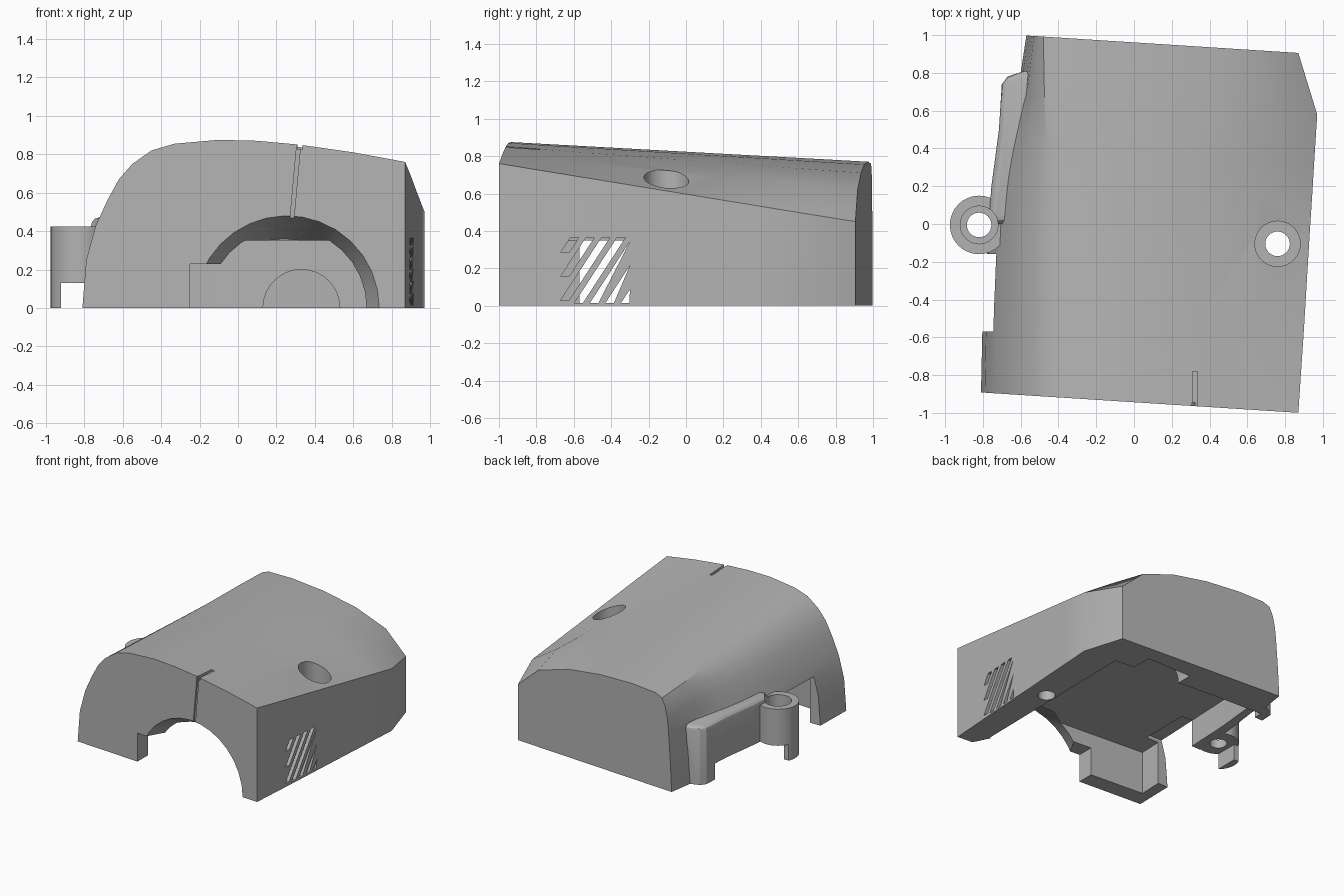
import bpy, bmesh, math
from mathutils import Matrix

if "Cube" in bpy.data.objects:
    bpy.data.objects.remove(bpy.data.objects["Cube"])

grey = bpy.data.materials.new("plain_grey")
grey.use_nodes = True
colour = (0.45, 0.45, 0.45, 1)
grey.diffuse_color = colour
grey.node_tree.nodes["Principled BSDF"].inputs["Base Color"].default_value = colour


def finish(name, bm):
    bmesh.ops.recalc_face_normals(bm, faces=bm.faces)
    mesh = bpy.data.meshes.new(name)
    bm.to_mesh(mesh)
    bm.free()
    mesh.materials.append(grey)
    obj = bpy.data.objects.new(name, mesh)
    bpy.context.collection.objects.link(obj)
    return obj


def loft(name, rings):
    """Closed skin through equal-length rings of 3D points."""
    bm = bmesh.new()
    loops = [[bm.verts.new(p) for p in ring] for ring in rings]
    n = len(loops[0])
    for a, b in zip(loops, loops[1:]):
        for i in range(n):
            j = (i + 1) % n
            bm.faces.new((a[i], a[j], b[j], b[i]))
    bm.faces.new(loops[0])
    bm.faces.new(loops[-1])
    return finish(name, bm)


def prism(name, outline, z0, z1):
    return loft(name, [[(x, y, z) for x, y in outline] for z in (z0, z1)])


def box(name, x0, x1, y0, y1, z0, z1):
    return prism(name, [(x0, y0), (x1, y0), (x1, y1), (x0, y1)], z0, z1)


def cylinder(name, x, y, r, z0, z1, sides=32):
    ring = [(x + r * math.cos(math.tau * i / sides),
             y + r * math.sin(math.tau * i / sides)) for i in range(sides)]
    return prism(name, ring, z0, z1)


def cone_y(name, x, y0, r0, y1, r1, sides=32):
    """Round cutter lying along y with its axis on the ground."""
    return loft(name, [[(x + r * math.cos(math.tau * i / sides), y,
                         r * math.sin(math.tau * i / sides)) for i in range(sides)]
                       for y, r in ((y0, r0), (y1, r1))])


def combine(target, tool, operation):
    mod = target.modifiers.new(tool.name, "BOOLEAN")
    mod.operation = operation
    mod.solver = "EXACT"
    mod.object = tool
    bpy.context.view_layer.objects.active = target
    bpy.ops.object.modifier_apply(modifier=mod.name)
    bpy.data.objects.remove(tool)


# Domed shell: front profile blends into back profile along the length
front = [(-.81, 0), (-.79, .25), (-.74, .43), (-.68, .56), (-.62, .67), (-.55, .75),
         (-.45, .82), (-.33, .855), (-.1, .875), (.1, .87), (.32, .85), (.6, .81),
         (.87, .76), (.87, 0)]
back = [(-.57, 0), (-.56, .2), (-.55, .35), (-.54, .48), (-.53, .58), (-.51, .67),
        (-.48, .735), (-.42, .76), (-.2, .77), (.1, .755), (.4, .71), (.68, .62),
        (.87, .45), (.87, 0)]
# station, narrowing of the left side, swelling of the right side
stations = [(-.95, 0, 0), (-.5, .04, .03), (0, .12, .06), (.2, .23, .073),
            (.4, .45, .085), (.635, .8, .1), (.955, 1, 0)]
rings = []
for s, narrow, swell in stations:
    t = (s + .95) / 1.905
    ring = []
    for (xf, zf), (xb, zb) in zip(front, back):
        x = xf + (xb - xf) * narrow
        x += swell * max(0, x / .87)
        ring.append((x, s - .064 * (x - .1), zf + (zb - zf) * t))
    rings.append(ring)
shell = loft("cover_shell", rings)

# Low side bulge behind the lug, with a rounded top
bulge = prism("side_bulge", [(-.77, 0), (-.755, .2), (-.715, .5), (-.7, .74), (-.67, .78),
                             (-.58, .81), (-.45, .8), (-.45, 0)], 0, .47)
bm = bmesh.new()
bm.from_mesh(bulge.data)
rim = [e for e in bm.edges if all(v.co.z > .4 for v in e.verts)]
bmesh.ops.bevel(bm, geom=rim, offset=.04, segments=3, profile=.5, affect="EDGES")
bm.to_mesh(bulge.data)
bm.free()
combine(shell, bulge, "UNION")

# Screw lug on the side
LUG = (-.82, -.005)
combine(shell, cylinder("screw_lug", *LUG, .155, 0, .425), "UNION")

# Cavity under the shell, front arch and back pocket
cuts = [
    prism("cavity", [(-.72, -.76), (.68, -.86), (.7, .62), (-.15, .69), (-.63, .71),
                     (-.68, .2)], -.1, .35),
    cone_y("front_arch", .24, -1.03, .515, -.72, .36),
    box("arch_corner", -.25, .3, -1.1, -.7, -.1, .23),
    cone_y("back_pocket", .33, .5, .2, .8, .2),
    # Side wall openings, leaving a hook under the lug
    box("side_notch", -1.1, -.6, -.57, -.16, -.1, .38),
    box("side_gap", -.92, -.6, -.2, .64, -.1, .13),
    box("hook_trim", -1.1, -.6, .06, .64, -.1, .13),
    # Screw holes with counterbores
    cylinder("lug_bore", *LUG, .1, .2, .7),
    cylinder("lug_hole", *LUG, .065, -.1, .5),
    cylinder("top_bore", .76, -.105, .12, .45, 1),
    cylinder("top_hole", .76, -.105, .065, -.1, .6),
    # Seam groove at the front of the roof
    loft("seam", [[(x + dx, y, z) for x, z in ((.275, .4), (.325, .95))
                   for dx in ((-.01, .01) if z < .5 else (.01, -.01))]
                  for y in (-1.1, -.945)]),
    loft("roof_seam", [[(x, y, z) for x, y in ((.31, -1.1), (.335, -1.1), (.335, -.78),
                                               (.31, -.78))] for z in (.825, 1)]),
]

# Slanted vent slots clipped to a rectangle
SLANT, Y0, Y1 = .65, -.67, -.3
for i in range(7):
    c = -.855 + i * .083
    low = max(.015, (Y0 - c) / SLANT)
    high = min(.365, (Y1 - c) / SLANT)
    if high - low < .04:
        continue
    slot = [(c + SLANT * z + d, z) for z, d in
            ((low, 0), (low, .045), (high, .045), (high, 0))]
    cuts.append(loft("vent", [[(x, min(y, Y1), z) for y, z in slot] for x in (.5, 1.1)]))

for cutter in cuts:
    combine(shell, cutter, "DIFFERENCE")

# Smooth curved surfaces, crisp edges
bpy.ops.object.select_all(action="DESELECT")
shell.select_set(True)
bpy.context.view_layer.objects.active = shell
bpy.ops.object.shade_smooth_by_angle(angle=math.radians(28))
